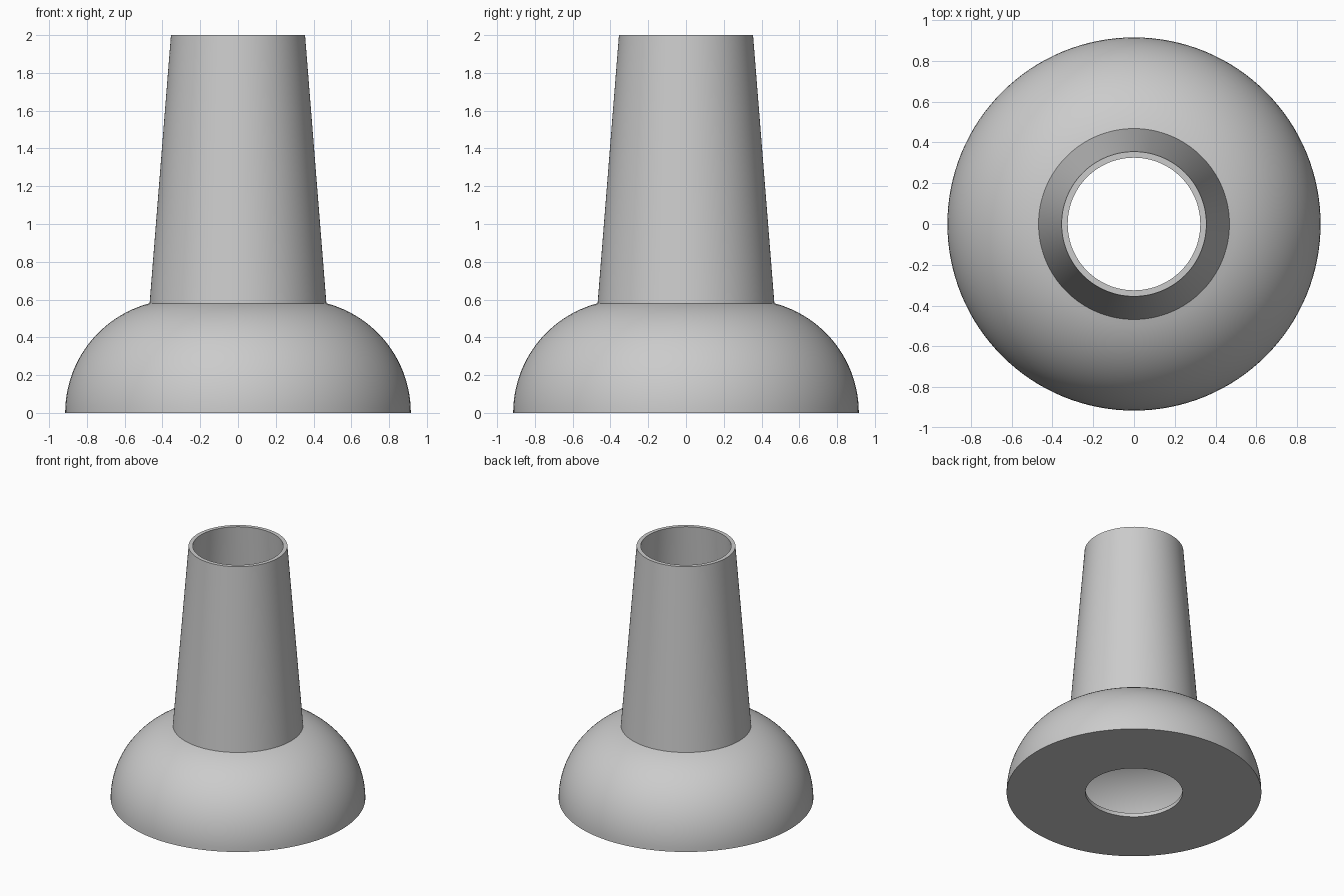
import bpy, bmesh
from math import cos, sin, acos, asin, pi

if "Cube" in bpy.data.objects:
    bpy.data.objects.remove(bpy.data.objects["Cube"])

SEGMENTS = 128
WALL = 0.03
CENTRE, RADIUS = 0.315, 0.6      # arc of the rounded base


def arc(radius, start, end, steps=24):
    return [(CENTRE + radius * cos(start + (end - start) * i / steps),
             radius * sin(start + (end - start) * i / steps)) for i in range(steps + 1)]


# Closed wall section: floor, domed base, tapered neck, then back down inside
inner = RADIUS - WALL
profile = [(0.349, 0.0)]
profile += arc(RADIUS, 0, acos((0.468 - CENTRE) / RADIUS))
profile += [(0.355, 2.0), (0.325, 2.0)]
profile += arc(inner, acos((0.439 - CENTRE) / inner), asin(WALL / inner))
profile += [(0.349, WALL)]

# Revolve the section around z
bm = bmesh.new()
rings = [[bm.verts.new((r * cos(2 * pi * s / SEGMENTS), r * sin(2 * pi * s / SEGMENTS), z))
          for s in range(SEGMENTS)] for r, z in profile]
for i, ring in enumerate(rings):
    nxt = rings[(i + 1) % len(rings)]
    for s in range(SEGMENTS):
        t = (s + 1) % SEGMENTS
        bm.faces.new((ring[s], ring[t], nxt[t], nxt[s]))
bmesh.ops.recalc_face_normals(bm, faces=bm.faces)
mesh = bpy.data.meshes.new("hollow_stand")
bm.to_mesh(mesh)
bm.free()

stand = bpy.data.objects.new("hollow_stand", mesh)
bpy.context.collection.objects.link(stand)
bpy.context.view_layer.objects.active = stand
stand.select_set(True)
bpy.ops.object.shade_smooth_by_angle(angle=pi / 6)
